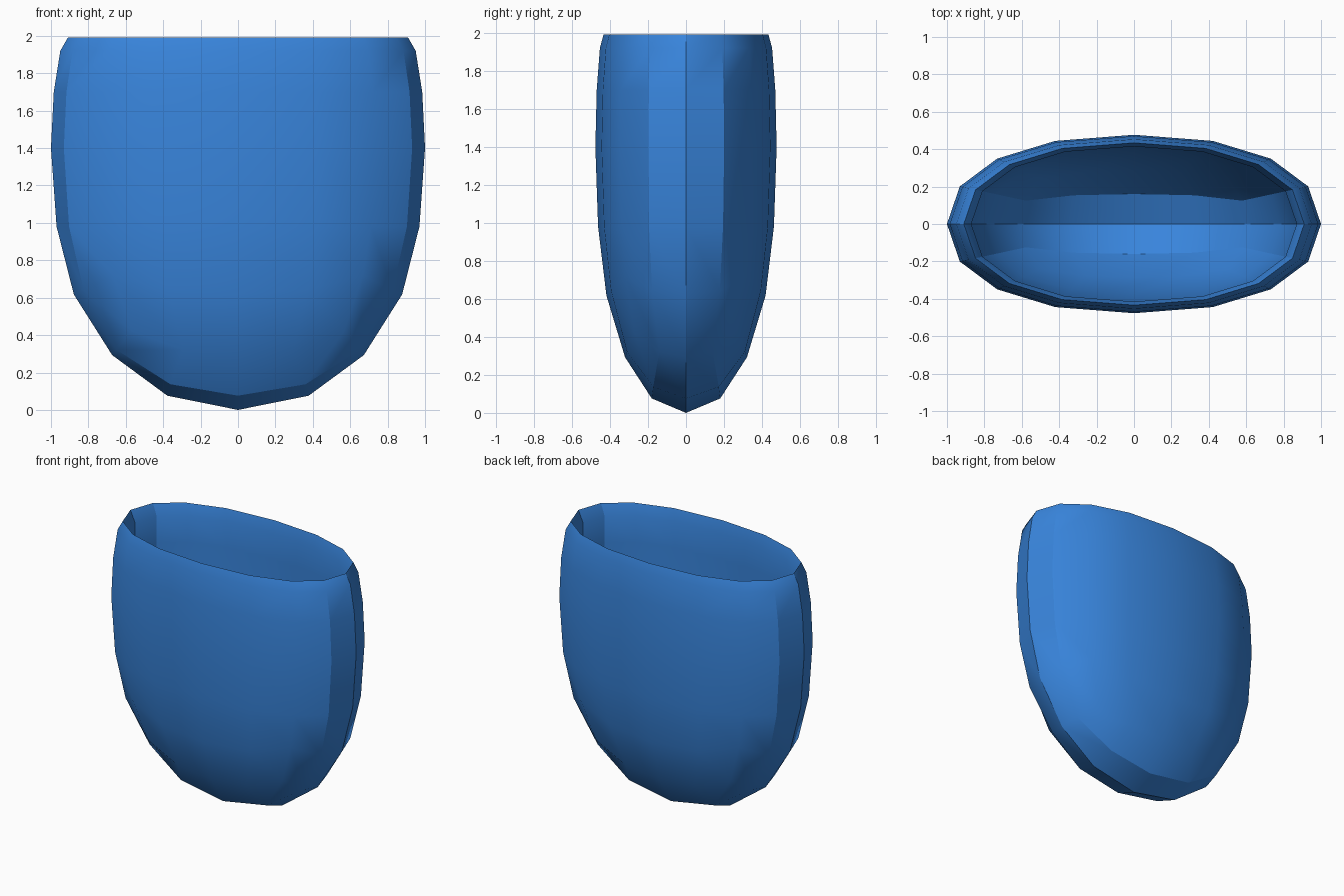
import bpy, bmesh, math
from mathutils import Vector

if "Cube" in bpy.data.objects:
    bpy.data.objects.remove(bpy.data.objects["Cube"])

HALF_X, HALF_Y = 1.0, 0.477


def oval(a, r, z):
    """Point on a slightly squared oval at angle a."""
    c, s = math.cos(a), math.sin(a)
    return Vector((math.copysign(abs(c) ** 0.9, c) * r * HALF_X,
                   math.copysign(abs(s) ** 0.9, s) * r * HALF_Y, z))


def add_shell(bm, size, floor, rows, lip):
    """Quad-sphere bowl whose upper rows follow a profile; returns the top edges."""
    made = bmesh.ops.create_cube(bm, size=2)
    edges = list({e for v in made["verts"] for e in v.link_edges})
    bmesh.ops.subdivide_edges(bm, edges=edges, cuts=3, use_grid_fill=True)
    verts = [v for v in bm.verts if not v.tag]
    top = [f for v in verts for f in v.link_faces if f.calc_center_median().z > 0.99]
    bmesh.ops.delete(bm, geom=list(set(top)), context='FACES')
    verts = [v for v in bm.verts if not v.tag]
    for v in verts:
        t = Vector([math.tan(c * math.pi / 4) for c in v.co])
        a = math.atan2(t.y, t.x)
        if v.co.z > -0.25:
            r, z = rows[round(v.co.z * 2)]
        else:
            d = t.normalized()
            r = math.hypot(d.x, d.y) * (0.95 + 0.05 * max(0, -d.z - 0.7) / 0.3) * size
            z = floor + (1 + d.z) * (1 - floor)
        v.co = oval(a, r, z)
    # extra rings up to the lip
    edges = list({e for v in verts for e in v.link_edges if e.is_boundary})
    for r, z in lip:
        ext = bmesh.ops.extrude_edge_only(bm, edges=edges)["geom"]
        edges = [g for g in ext if isinstance(g, bmesh.types.BMEdge)]
        ring = [g for g in ext if isinstance(g, bmesh.types.BMVert)]
        old = {}
        for v in ring:
            for e in v.link_edges:
                o = e.other_vert(v)
                if o not in ring:
                    old[v] = o
        edges = [e for e in edges if e.verts[0] in ring and e.verts[1] in ring]
        for v in ring:
            f = r / prev_radius(old[v])
            v.co = Vector((old[v].co.x * f, old[v].co.y * f, z))
    for v in bm.verts:
        v.tag = True
    return edges


def prev_radius(v):
    """Radius of the oval ring a vertex lies on."""
    x, y = abs(v.co.x) / HALF_X, abs(v.co.y) / HALF_Y
    p = 2 / 0.9
    return (x ** p + y ** p) ** (1 / p)


bm = bmesh.new()
# outer wall, then the inner wall
add_shell(bm, 1.0, 0.0, [(0.97, 0.98), (1.0, 1.4), (0.985, 1.7)],
          [(0.95, 1.92), (0.91, 1.99)])
add_shell(bm, 0.89, 0.05, [(0.865, 1.0), (0.88, 1.4), (0.87, 1.7)],
          [(0.87, 1.9), (0.91, 1.99)])
# both walls meet in a thin rim
bmesh.ops.remove_doubles(bm, verts=bm.verts[:], dist=0.001)
bmesh.ops.recalc_face_normals(bm, faces=bm.faces[:])

mesh = bpy.data.meshes.new("cup")
bm.to_mesh(mesh)
bm.free()
cup = bpy.data.objects.new("cup", mesh)
bpy.context.collection.objects.link(cup)

blue = bpy.data.materials.new("blue")
blue.diffuse_color = (0.04, 0.235, 0.72, 1)
blue.use_nodes = True
blue.node_tree.nodes["Principled BSDF"].inputs["Base Color"].default_value = blue.diffuse_color
mesh.materials.append(blue)

bpy.context.view_layer.objects.active = cup
cup.select_set(True)
bpy.ops.object.shade_smooth_by_angle(angle=math.radians(32))
